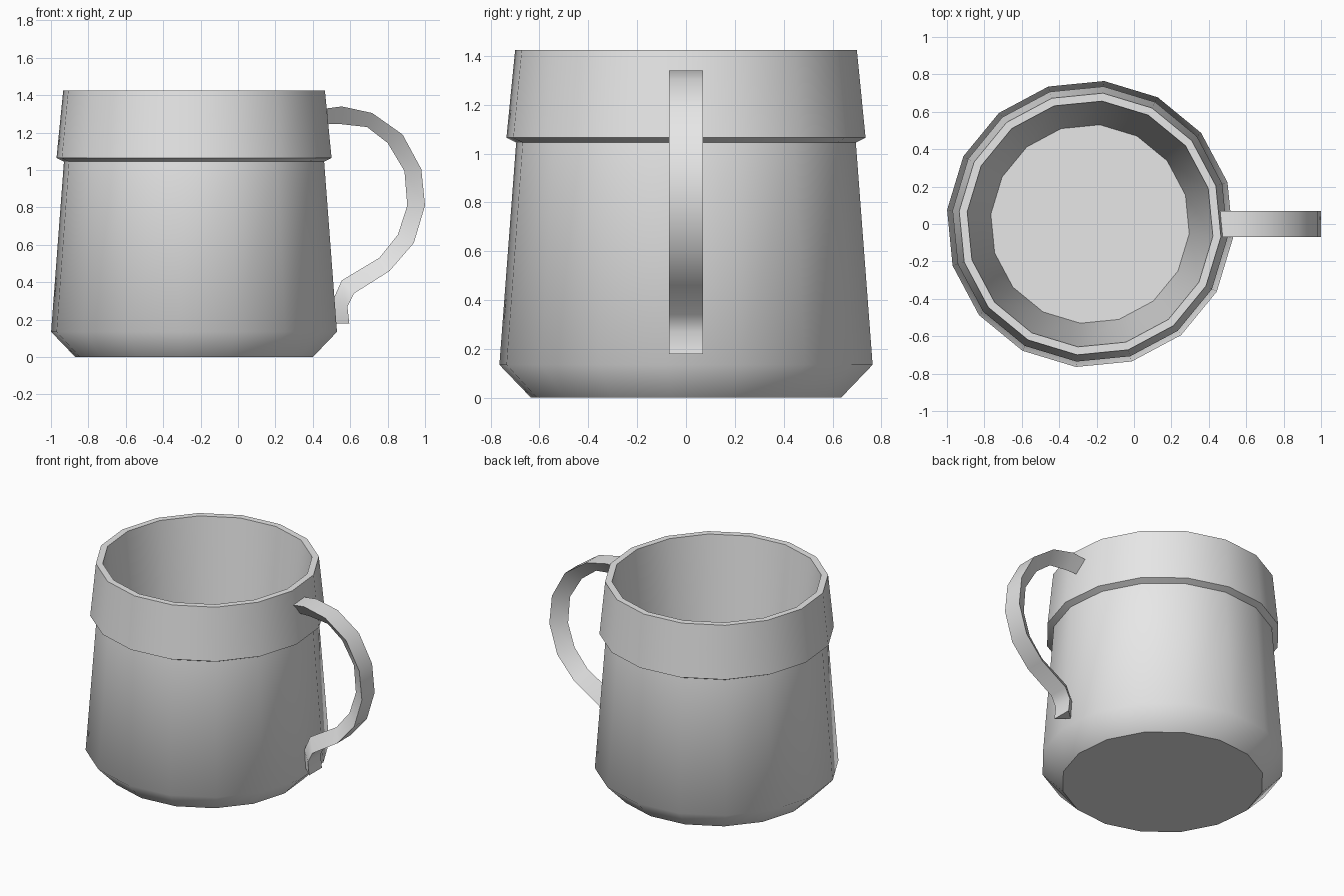
import bpy
import bmesh
from math import cos, sin, tau

cube = bpy.data.objects.get("Cube")
if cube:
    bpy.data.objects.remove(cube, do_unlink=True)

grey = bpy.data.materials.new("light_grey")
grey.use_nodes = True
grey.diffuse_color = (0.8, 0.8, 0.8, 1)
grey.node_tree.nodes["Principled BSDF"].inputs["Base Color"].default_value = (0.8, 0.8, 0.8, 1)


def loft(name, rings, sharp_rings=(), sharp_rails=False, location=(0, 0, 0)):
    """Bridge closed rings of points, cap both ends and keep chosen edges sharp."""
    bm = bmesh.new()
    loops = [[bm.verts.new(p) for p in ring] for ring in rings]
    count = len(loops[0])
    for low, high in zip(loops, loops[1:]):
        for i in range(count):
            j = (i + 1) % count
            bm.faces.new((low[i], low[j], high[j], high[i]))
    for cap in (loops[0], loops[-1]):
        bm.faces.new(cap)
    bmesh.ops.recalc_face_normals(bm, faces=bm.faces)
    for face in bm.faces:
        face.smooth = True
    for k in sharp_rings:
        for i in range(count):
            bm.edges.get((loops[k][i], loops[k][i - 1])).smooth = False
    if sharp_rails:
        for low, high in zip(loops, loops[1:]):
            for a, b in zip(low, high):
                bm.edges.get((a, b)).smooth = False
    mesh = bpy.data.meshes.new(name)
    bm.to_mesh(mesh)
    bm.free()
    mesh.materials.append(grey)
    obj = bpy.data.objects.new(name, mesh)
    obj.location = location
    bpy.context.collection.objects.link(obj)
    return obj


# Cup: sixteen-sided turned body with chamfered foot, collar and hollow inside
SIDES = 16
TURN = -tau / 64
profile = [(0.638, 0), (0.768, 0.135), (0.699, 1.045), (0.739, 1.065),
           (0.703, 1.425), (0.66, 1.425), (0.533, 0.13)]
cup_rings = [[(r * cos(TURN + tau * i / SIDES), r * sin(TURN + tau * i / SIDES), z)
              for i in range(SIDES)] for r, z in profile]
loft("cup_body", cup_rings, sharp_rings=(0, 2, 3, 4, 5, 6), location=(-0.235, 0, 0))

# Handle: flat outer band with a ridge along its inner side
outer = [(0.44, 1.325), (0.555, 1.34), (0.717, 1.305), (0.88, 1.19), (0.98, 1.005),
         (1.0, 0.81), (0.94, 0.61), (0.81, 0.46), (0.62, 0.34), (0.585, 0.27), (0.595, 0.18)]
ridge = [(0.405, 1.245), (0.555, 1.245), (0.69, 1.23), (0.8, 1.145), (0.89, 0.995),
         (0.905, 0.81), (0.855, 0.655), (0.755, 0.53), (0.555, 0.41), (0.51, 0.31), (0.52, 0.18)]
HALF = 0.07
handle_rings = [[(ox, -HALF, oz), (ox, HALF, oz), (rx, 0, rz)]
                for (ox, oz), (rx, rz) in zip(outer, ridge)]
loft("handle", handle_rings, sharp_rings=(0, -1), sharp_rails=True)
